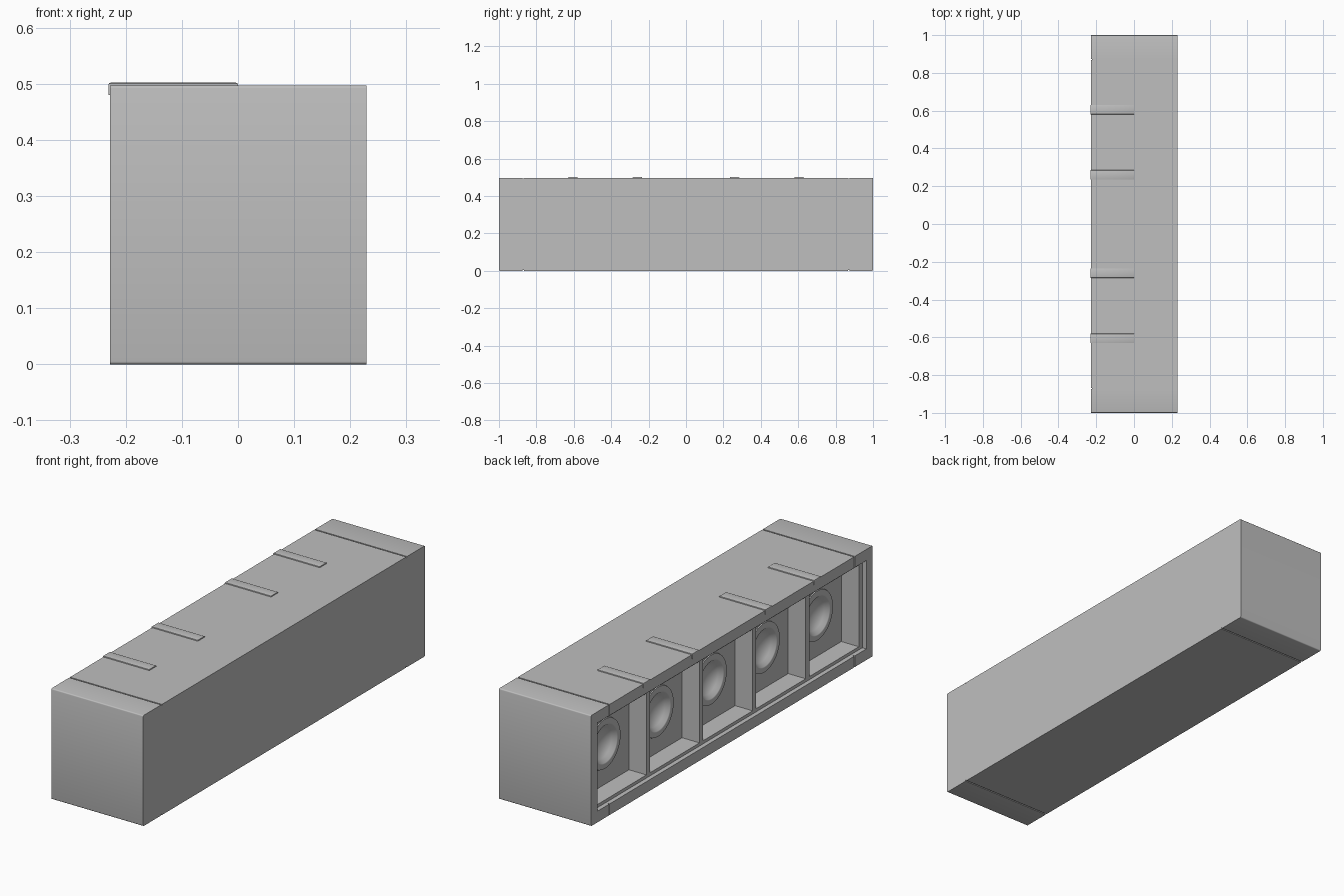
import bpy
import bmesh
from math import pi, radians
from mathutils import Matrix, Vector

cube = bpy.data.objects.get("Cube")
if cube:
    bpy.data.objects.remove(cube, do_unlink=True)

grey = bpy.data.materials.new("plain grey")
grey.use_nodes = True
grey.diffuse_color = (0.52, 0.52, 0.52, 1)
grey.node_tree.nodes["Principled BSDF"].inputs["Base Color"].default_value = grey.diffuse_color

FRONT_X, BACK_X = -0.228, 0.229      # open side and plain side
TOP = 0.497
MID_Z = TOP / 2
PITCH = 0.377                        # spacing of the driver bays
BAY_X = FRONT_X + 0.107              # floor of the bays
BAYS = [PITCH * i for i in range(-2, 3)]


def add_object(name, bm):
    bmesh.ops.recalc_face_normals(bm, faces=bm.faces)
    mesh = bpy.data.meshes.new(name)
    bm.to_mesh(mesh)
    bm.free()
    mesh.materials.append(grey)
    obj = bpy.data.objects.new(name, mesh)
    bpy.context.collection.objects.link(obj)
    return obj


def add_box(bm, x, y, z):
    """Box from (min, max) pairs."""
    size = [b - a for a, b in (x, y, z)]
    centre = Vector([(a + b) / 2 for a, b in (x, y, z)])
    bmesh.ops.create_cube(bm, size=1, matrix=Matrix.Translation(centre) @ Matrix.Diagonal((*size, 1)))


def activate(obj):
    bpy.ops.object.select_all(action='DESELECT')
    obj.select_set(True)
    bpy.context.view_layer.objects.active = obj


def smooth(obj):
    activate(obj)
    bpy.ops.object.shade_smooth_by_angle(angle=radians(35))


def cut(target, bm):
    cutter = add_object("cutter", bm)
    cutter.hide_render = True
    mod = target.modifiers.new("cut", 'BOOLEAN')
    mod.operation = 'DIFFERENCE'
    mod.solver = 'EXACT'
    mod.object = cutter
    activate(target)
    bpy.ops.object.modifier_apply(modifier=mod.name)
    bpy.data.objects.remove(cutter, do_unlink=True)


# Cabinet with softened end edges
bm = bmesh.new()
add_box(bm, (FRONT_X, BACK_X), (-1, 1), (0, TOP))
ends = [e for e in bm.edges if abs(e.verts[0].co.x - e.verts[1].co.x) > 0.1]
bmesh.ops.bevel(bm, geom=ends, offset=0.005, segments=3, profile=0.5, affect='EDGES')
cabinet = add_object("cabinet", bm)

# Shallow recess inside the rim
bm = bmesh.new()
add_box(bm, (-0.3, FRONT_X + 0.02), (-0.955, 0.955), (0.05, 0.447))
cut(cabinet, bm)

# Five driver bays
bm = bmesh.new()
for y in BAYS:
    add_box(bm, (-0.3, BAY_X), (y - 0.176, y + 0.176), (0.064, 0.43))
cut(cabinet, bm)

# Bores behind the drivers
bm = bmesh.new()
for y in BAYS:
    place = Matrix.Translation((BAY_X, y, MID_Z)) @ Matrix.Rotation(pi / 2, 4, 'Y')
    bmesh.ops.create_cone(bm, cap_ends=True, segments=48, radius1=0.092,
                          radius2=0.092, depth=0.12, matrix=place)
cut(cabinet, bm)

# End cap seams across the top and bottom, then across the rim
bm = bmesh.new()
for y in (-0.87, 0.87):
    for z in (0, TOP):
        add_box(bm, (-0.3, 0.3), (y - 0.003, y + 0.003), (z - 0.004, z + 0.004))
cut(cabinet, bm)
bm = bmesh.new()
for y in (-0.87, 0.87):
    add_box(bm, (-0.3, FRONT_X + 0.006), (y - 0.003, y + 0.003), (-0.1, 0.6))
cut(cabinet, bm)
smooth(cabinet)

# Drivers: flange and concave cone, turned about the x axis
driver_profile = [(0.112, 0.0), (0.111, 0.004), (0.088, 0.007), (0.084, 0.005),
                  (0.07, -0.012), (0.05, -0.025), (0.025, -0.033), (0, -0.036)]
for i, y in enumerate(BAYS):
    bm = bmesh.new()
    verts = [bm.verts.new((-out, 0, r)) for r, out in driver_profile]
    edges = [bm.edges.new(pair) for pair in zip(verts, verts[1:])]
    bmesh.ops.spin(bm, geom=verts + edges, cent=(0, 0, 0), axis=(1, 0, 0),
                   angle=2 * pi, steps=48)
    bmesh.ops.remove_doubles(bm, verts=bm.verts, dist=0.0001)
    driver = add_object(f"driver_{i + 1}", bm)
    # Face the cone out of the open side
    if sum(p.normal.x * p.area for p in driver.data.polygons) > 0:
        driver.data.flip_normals()
    driver.location = (BAY_X, y, MID_Z)
    smooth(driver)

# Low clips lying on the top and folding over the rim
clip_profile = [(-0.231, 0.48), (-0.231, 0.502), (0, 0.502), (0, 0.49),
                (-0.22, 0.49), (-0.22, 0.48)]
for i, y in enumerate((-0.605, -0.26, 0.26, 0.605)):
    bm = bmesh.new()
    face = bm.faces.new([bm.verts.new((x, y - 0.025, z)) for x, z in clip_profile])
    side = bmesh.ops.extrude_face_region(bm, geom=[face])["geom"]
    bmesh.ops.translate(bm, vec=(0, 0.05, 0),
                        verts=[v for v in side if isinstance(v, bmesh.types.BMVert)])
    top_edges = [e for e in bm.edges if all(v.co.z > 0.5 for v in e.verts)]
    bmesh.ops.bevel(bm, geom=top_edges, offset=0.004, segments=2, profile=0.5, affect='EDGES')
    smooth(add_object(f"top_clip_{i + 1}", bm))
